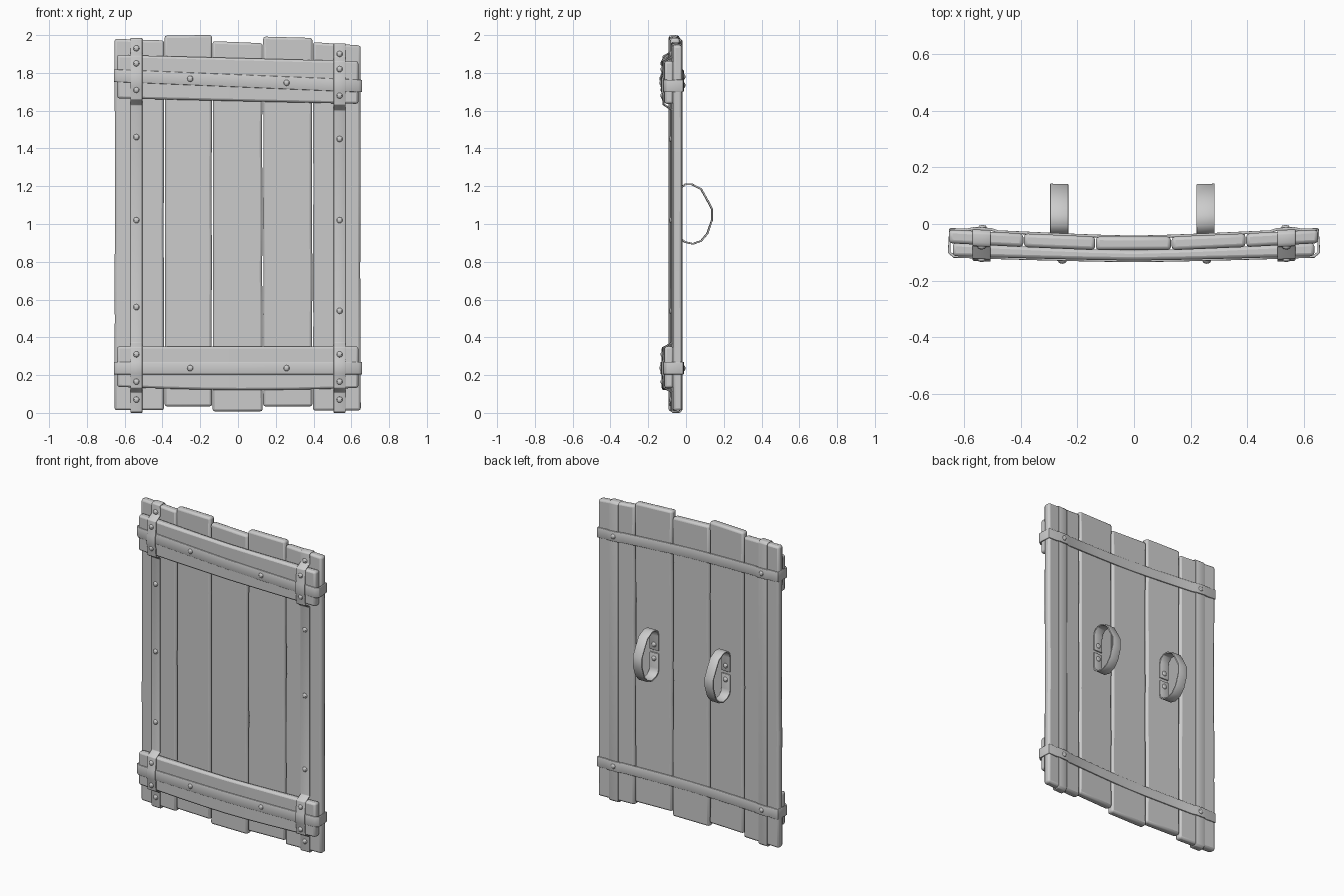
import bpy, bmesh, math, random
from mathutils import Matrix, Vector

if "Cube" in bpy.data.objects:
    bpy.data.objects.remove(bpy.data.objects["Cube"])

random.seed(4)


def curve(x):
    # bowed centre line of the planks, seen from above
    return -0.072 + 0.028 * (abs(x) / 0.65) ** 1.3


def front(x):
    # front face of the cross boards
    return -0.129 + 0.016 * (abs(x) / 0.65) ** 1.3


def finish(bm, name, bevel=0.0, thick=0.0):
    bmesh.ops.recalc_face_normals(bm, faces=bm.faces[:])
    me = bpy.data.meshes.new(name)
    bm.to_mesh(me)
    bm.free()
    ob = bpy.data.objects.new(name, me)
    bpy.context.collection.objects.link(ob)
    if thick:
        m = ob.modifiers.new("thickness", 'SOLIDIFY')
        m.thickness, m.offset = thick, 0
    if bevel:
        m = ob.modifiers.new("bevel", 'BEVEL')
        m.width, m.segments = bevel, 2
        m.limit_method, m.angle_limit = 'ANGLE', math.radians(40)
    bpy.ops.object.select_all(action='DESELECT')
    bpy.context.view_layer.objects.active = ob
    ob.select_set(True)
    bpy.ops.object.shade_smooth_by_angle(angle=math.radians(40))
    return ob


def sweep(name, rings, bevel):
    # solid through a row of four-point sections
    bm = bmesh.new()
    vs = [[bm.verts.new(p) for p in r] for r in rings]
    for a, b in zip(vs, vs[1:]):
        for i in range(4):
            j = (i + 1) % 4
            bm.faces.new((a[i], a[j], b[j], b[i]))
    bm.faces.new(vs[0])
    bm.faces.new(vs[-1])
    return finish(bm, name, bevel)


def band(name, path, offset, thick, bevel, closed=True):
    # flat strip along a path, widened by +-offset
    bm = bmesh.new()
    o = Vector(offset)
    vs = [(bm.verts.new(Vector(p) - o), bm.verts.new(Vector(p) + o)) for p in path]
    for a, b in zip(vs, vs[1:] + (vs[:1] if closed else [])):
        bm.faces.new((a[0], a[1], b[1], b[0]))
    return finish(bm, name, bevel, thick)


def nails(name, points, r=0.016):
    bm = bmesh.new()
    for p in points:
        bmesh.ops.create_uvsphere(bm, u_segments=8, v_segments=6, radius=r,
                                  matrix=Matrix.Translation(p) @ Matrix.Diagonal((1, 0.65, 1, 1)))
    finish(bm, name)


# upright planks: x range, bottom, top at left and right edge
planks = [(-0.654, -0.391, 0.014, 1.98, 1.972), (-0.389, -0.137, 0.034, 1.998, 2.0),
          (-0.135, 0.131, 0.008, 1.968, 1.957), (0.133, 0.394, 0.034, 1.992, 1.985),
          (0.396, 0.65, 0.012, 1.963, 1.945)]
for k, (x0, x1, zb, zl, zr) in enumerate(planks):
    rings = []
    for i in range(9):
        a, b = x0, x1
        if 0 < i < 8:
            a += random.uniform(0, 0.004)
            b -= random.uniform(0, 0.004)
        za, zc = zb + (zl - zb) * i / 8, zb + (zr - zb) * i / 8
        ya, yb = curve(a), curve(b)
        rings.append([(a, ya - 0.024, za), (b, yb - 0.024, zc),
                      (b, yb + 0.024, zc), (a, ya + 0.024, za)])
    sweep(f"plank_{k + 1}", rings, 0.013)

# cross boards: bottom and top edge heights from left to right
xs = [-0.64, -0.48, -0.32, -0.16, 0, 0.16, 0.32, 0.48, 0.637]
boards = {"upper": (1.665, 1.636, 1.895, 1.862, 0), "lower": (0.138, 0.132, 0.352, 0.352, -0.014)}
for n, (bl, br, tl, tr, sag) in boards.items():
    rings = []
    for x in xs:
        t = (x + 0.64) / 1.277
        z0 = bl + (br - bl) * t + sag * math.sin(math.pi * t)
        z1 = tl + (tr - tl) * t
        rings.append([(x, front(x), z0), (x, front(x), z1),
                      (x, curve(x) - 0.022, z1), (x, curve(x) - 0.022, z0)])
    sweep(n + "_cross_board", rings, 0.012)

# straps wrapped round the width
straps = {"upper": (1.758, -0.042), "lower": (0.237, 0.0)}
for n, (z, s) in straps.items():
    bx = [0.649, 0.59, 0.565, 0.505, 0.48, 0.25, 0.12, 0, -0.12, -0.25,
          -0.48, -0.505, -0.565, -0.59, -0.649]
    path = [(x, front(x) - 0.001) for x in [-0.635] + xs[1:-1] + [0.635]]
    path.append((0.653, -0.1))
    path += [(x, curve(x) + 0.026 + (0.007 if 0.5 < abs(x) < 0.58 else 0)) for x in bx]
    path.append((-0.653, -0.1))
    band(n + "_wrap_strap", [(x, y, z + s * x) for x, y in path], (0, 0, 0.033), 0.01, 0.004)

# straps wrapped round the height, riding over boards and cross straps
heights = {-1: ([1.93, 1.85, 1.71, 1.46, 1.02, 0.56, 0.31, 0.165, 0.07], 1.98, 0.022),
           1: ([1.90, 1.82, 1.68, 1.45, 1.02, 0.54, 0.31, 0.165, 0.07], 1.952, -0.006)}
front_pts = []
for side, (zs, top, d) in heights.items():
    x = 0.538 * side
    low, mid, high = curve(x) - 0.025, front(x) - 0.003, front(x) - 0.01
    path = [(low, 0.01), (low, 0.11), (mid, 0.135), (mid, 0.195), (high, 0.21), (high, 0.265),
            (mid, 0.28), (mid, 0.345), (low, 0.37), (low, 1.61 + d), (mid, 1.64 + d),
            (mid, 1.69 + d), (high, 1.71 + d), (high, 1.77 + d), (mid, 1.79 + d),
            (mid, 1.865 + d), (low, 1.89 + d), (low, top - 0.005), (low + 0.01, top),
            (curve(x) + 0.015, top), (curve(x) + 0.025, top - 0.01),
            (curve(x) + 0.025, 0.015), (curve(x) + 0.015, 0.005), (low + 0.008, 0.005)]
    band(("left" if side < 0 else "right") + "_upright_strap",
         [(x, y, z) for y, z in path], (0.032, 0.0015 * side, 0), 0.01, 0.004)
    for i, z in enumerate(zs):
        front_pts.append((x, (mid if i in (1, 2, 6, 7) else low) - 0.005, z))
for n, (z, s) in straps.items():
    front_pts += [(x, front(x) - 0.006, z + s * x) for x in (-0.253, 0.257)]
nails("front_nails", front_pts)
nails("back_nails", [(x, curve(x) + 0.037, z + s * x)
                     for z, s in straps.values() for x in (-0.535, 0.535)])

# handles on the back, ends bent inward and nailed down
grip = [(0, 1.064), (0, 1.16), (0.008, 1.19), (0.033, 1.21), (0.07, 1.21), (0.12, 1.185),
        (0.15, 1.135), (0.18, 1.08), (0.18, 1.02), (0.155, 0.95), (0.12, 0.91),
        (0.075, 0.895), (0.03, 0.905), (0.006, 0.925), (0, 0.95), (0, 1.046)]
for n, x in (("left", -0.264), ("right", 0.253)):
    y0 = curve(x) + 0.028
    path = [(x, y0 + y * (0.137 - y0) / 0.18, z) for y, z in grip]
    band(n + "_handle", path, (0.032, 0.001 * (1 if x > 0 else -1), 0), 0.009, 0.002, closed=False)
    nails(n + "_handle_nails", [(x, y0 + 0.005, 1.1), (x, y0 + 0.005, 1.01)])
